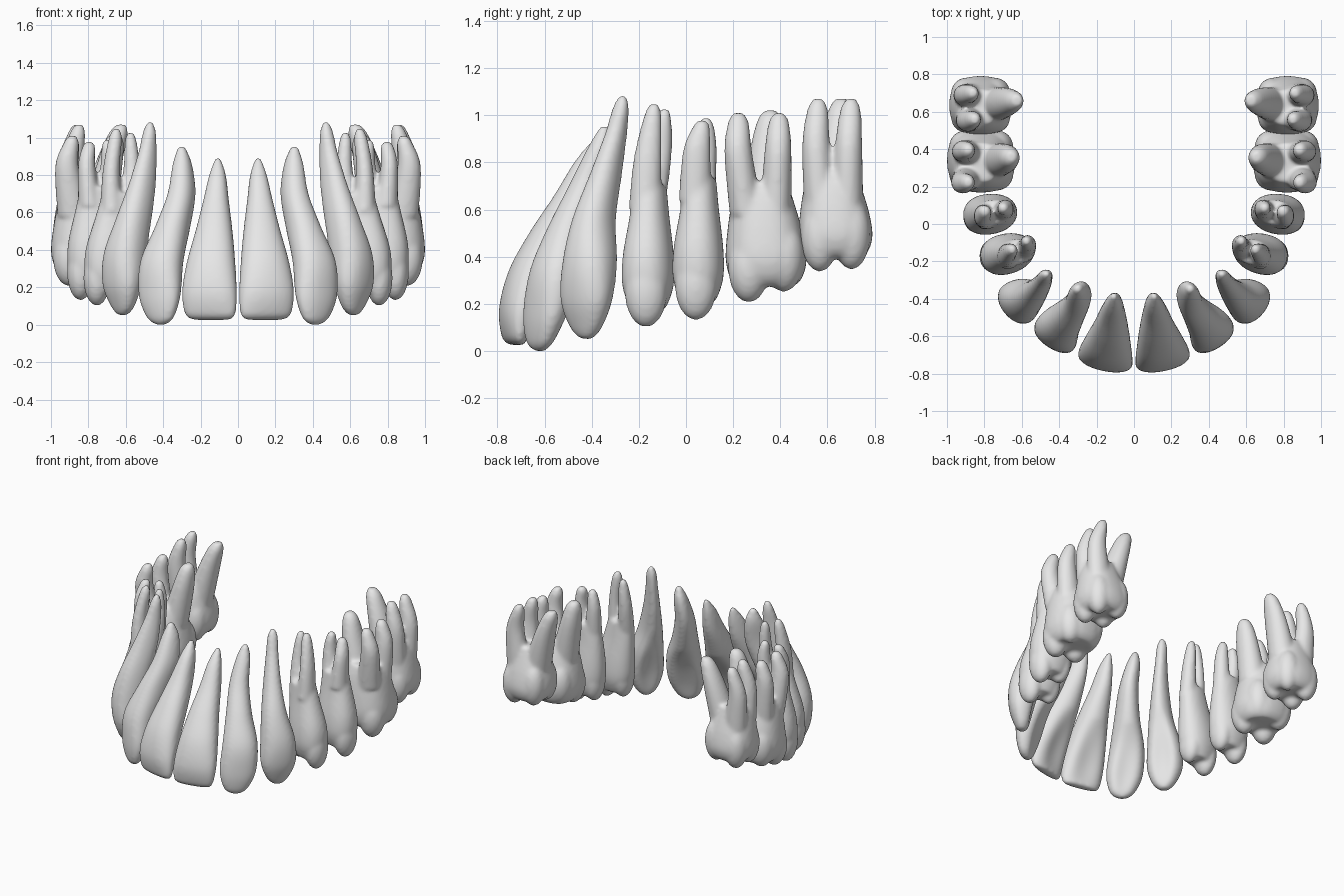
import bpy, bmesh
from math import sin, cos, pi, radians
from mathutils import Matrix, Vector

cube = bpy.data.objects.get("Cube")
if cube:
    bpy.data.objects.remove(cube, do_unlink=True)

enamel = bpy.data.materials.new("pale_grey")
enamel.use_nodes = True
grey = (0.8, 0.8, 0.8, 1)
enamel.diffuse_color = grey
enamel.node_tree.nodes["Principled BSDF"].inputs["Base Color"].default_value = grey

RING, STEPS = 32, 5


def smooth_path(keys):
    """Catmull-Rom interpolation of section tuples."""
    pts = [keys[0], *keys, keys[-1]]
    out = []
    for a, b, c, d in zip(pts, pts[1:], pts[2:], pts[3:]):
        for i in range(STEPS):
            t = i / STEPS
            out.append([q + t * (r - p) / 2
                        + t * t * (2 * p - 5 * q + 4 * r - s) / 2
                        + t ** 3 * (3 * q - p - 3 * r + s) / 2
                        for p, q, r, s in zip(a, b, c, d)])
    return out + [keys[-1]]


def loft(bm, keys, angle=0, power=2, taper=0, scoop=0):
    """Skin sections (z, x, y, half width along arch, half depth outward).
    The scoop hollows the inner face of the crown."""
    a = radians(angle)
    path = smooth_path(keys)
    rings = []
    for n, (z, x, y, hu, hv) in enumerate(path):
        dent = scoop * sin(pi * min(1, 2 * n / len(path)))
        ring = []
        for i in range(RING):
            c, s = cos(2 * pi * i / RING), sin(2 * pi * i / RING)
            u = abs(c) ** (2 / power) * (1 if c > 0 else -1)
            v = abs(s) ** (2 / power) * (1 if s > 0 else -1)
            u *= hu * (1 + taper * v)
            v *= hv * (1 - dent * s ** 4 if s < 0 else 1)
            ring.append(bm.verts.new((x + u * cos(a) + v * sin(a),
                                      y + u * sin(a) - v * cos(a), z)))
        rings.append(ring)
    for lo, hi in zip(rings, rings[1:]):
        for i in range(RING):
            j = (i + 1) % RING
            bm.faces.new((lo[i], lo[j], hi[j], hi[i]))
    bm.faces.new(rings[0][::-1])
    bm.faces.new(rings[-1])


def root(bm, base, mid, tip, rx, ry):
    """Tapering oval root bowed through a middle point."""
    base, mid, tip = Vector(base), Vector(mid), Vector(tip)
    end = (rx + ry) / 2
    stops = [(base, rx, ry), (mid, rx * .75, ry * .85),
             (mid.lerp(tip, 0.75), end * .55, end * .58), (tip, end * .28, end * .28)]
    loft(bm, [(p.z, p.x, p.y, hx, hy) for p, hx, hy in stops])


def cusp(bm, x, y, bottom, rx, ry, rz):
    place = Matrix.Translation((x, y, bottom + rz)) @ Matrix.Diagonal((rx, ry, rz, 1))
    bmesh.ops.create_uvsphere(bm, u_segments=24, v_segments=16, radius=1, matrix=place)


def finish(bm, name):
    """Fuse the shells into one smooth tooth, on both sides of the arch."""
    for side, sign in (("left", 1), ("right", -1)):
        part = bm.copy()
        for v in part.verts:
            v.co.x *= sign
        bmesh.ops.recalc_face_normals(part, faces=part.faces)
        mesh = bpy.data.meshes.new(f"{side}_{name}")
        part.to_mesh(mesh)
        part.free()
        mesh.materials.append(enamel)
        mesh.polygons.foreach_set("use_smooth", [True] * len(mesh.polygons))
        ob = bpy.data.objects.new(f"{side}_{name}", mesh)
        bpy.context.collection.objects.link(ob)
        fuse = ob.modifiers.new("fuse", 'REMESH')
        fuse.mode = 'VOXEL'
        fuse.voxel_size = 0.012
        fuse.use_smooth_shade = True
        soften = ob.modifiers.new("soften", 'SMOOTH')
        soften.factor = 0.5
        soften.iterations = 9
    bm.free()


# Front teeth: one loft from biting edge to root tip
front_teeth = {
    "central_incisor": (12, [
        (.025, .14, -.715, .105, .025), (.06, .147, -.722, .138, .05),
        (.18, .15, -.70, .147, .087), (.34, .14, -.64, .128, .11),
        (.5, .125, -.56, .098, .105), (.66, .115, -.475, .068, .085),
        (.8, .108, -.42, .044, .055), (.89, .108, -.385, .015, .018)]),
    "lateral_incisor": (32, [
        (0, .412, -.62, .03, .02), (.04, .412, -.615, .08, .048),
        (.16, .413, -.59, .12, .082), (.34, .4, -.545, .115, .11),
        (.52, .345, -.48, .085, .112), (.7, .298, -.41, .065, .092),
        (.86, .295, -.36, .047, .06), (.955, .302, -.345, .018, .018)]),
    "canine": (50, [
        (.05, .615, -.42, .025, .025), (.1, .612, -.42, .075, .055),
        (.22, .612, -.415, .118, .095), (.38, .595, -.4, .112, .118),
        (.56, .555, -.385, .08, .105), (.75, .51, -.337, .055, .082),
        (.92, .482, -.295, .04, .055), (1.03, .472, -.275, .034, .036),
        (1.085, .47, -.268, .015, .015)]),
}
for name, (angle, sections) in front_teeth.items():
    bm = bmesh.new()
    loft(bm, sections, angle, power=2.15, taper=0.15, scoop=0.4)
    finish(bm, name)


# Premolars: crown and trunk, two cusps, two slender roots
def premolar(name, x, y, bottom, angle, lean, outer_tip, inner_tip):
    bm = bmesh.new()
    shape = [(.07, 0, .07, .09), (.13, .05, .095, .125), (.2, .1, .108, .143),
             (.31, .25, .103, .142), (.47, .7, .08, .118), (.6, 1, .066, .095)]
    loft(bm, [(bottom + h, x - lean * k, y + .01 * k, hu, hv)
              for h, k, hu, hv in shape], angle, power=2.2, taper=0.06)
    cusp(bm, x + .07, y - .01, bottom - .005, .072, .09, .15)
    cusp(bm, x - .075, y + .01, bottom + .035, .066, .085, .14)
    for tip, off, ry in ((outer_tip, .045, .07), (inner_tip, -.04, .058)):
        base = (x - lean + off, y - off * .3, bottom + .5)
        mid = ((base[0] + tip[0]) / 2 + off * .35,
               (base[1] + tip[1]) / 2 - off * .2, bottom + .71)
        root(bm, base, mid, tip, .062, ry)
    finish(bm, name)


premolar("first_premolar", .685, -.16, .105, 76, .055, (.65, -.135, 1.05), (.575, -.09, 1.03))
premolar("second_premolar", .772, .052, .135, 82, .025, (.795, .07, .98), (.7, .085, .99))


# Molars: broad crown, four low cusps, three spread roots
def molar(name, x, y, bottom, fork, hu, hv, rise, roots):
    bm = bmesh.new()
    shape = [(.13, .72, 0), (.2, .9, 0), (.34, 1, 0), (.55, .93, .03),
             (.78, .77, .08), (.94, .6, .08)]
    loft(bm, [(bottom + t * (fork - bottom), x + k * hv * .5, y - k * hu, hu * s, hv * s)
              for t, s, k in shape], 90, power=2.4)
    for sx, sy, lift in ((1, -1, 0), (1, 1, rise), (-1, -1, .02), (-1, 1, rise + .02)):
        cusp(bm, x + sx * hv * .46, y + sy * hu * .43, bottom + lift,
             hv * .48, hu * .51, .15)
    for path, rx, ry in zip(roots, (.085, .085, .095), (.07, .068, .095)):
        root(bm, *path, rx, ry)
    finish(bm, name)


molar("first_molar", .817, .34, .205, .75, .172, .183, .045, [
    ((.88, .255, .58), (.915, .222, .84), (.885, .222, 1.01)),
    ((.88, .38, .58), (.91, .39, .84), (.885, .395, 1.01)),
    ((.75, .335, .58), (.69, .35, .84), (.655, .358, 1.02))])
molar("second_molar", .82, .635, .335, .8, .157, .168, .01, [
    ((.87, .57, .62), (.885, .552, .87), (.85, .56, 1.07)),
    ((.875, .685, .62), (.9, .69, .87), (.86, .70, 1.07)),
    ((.76, .635, .62), (.69, .65, .87), (.625, .66, 1.07))])
